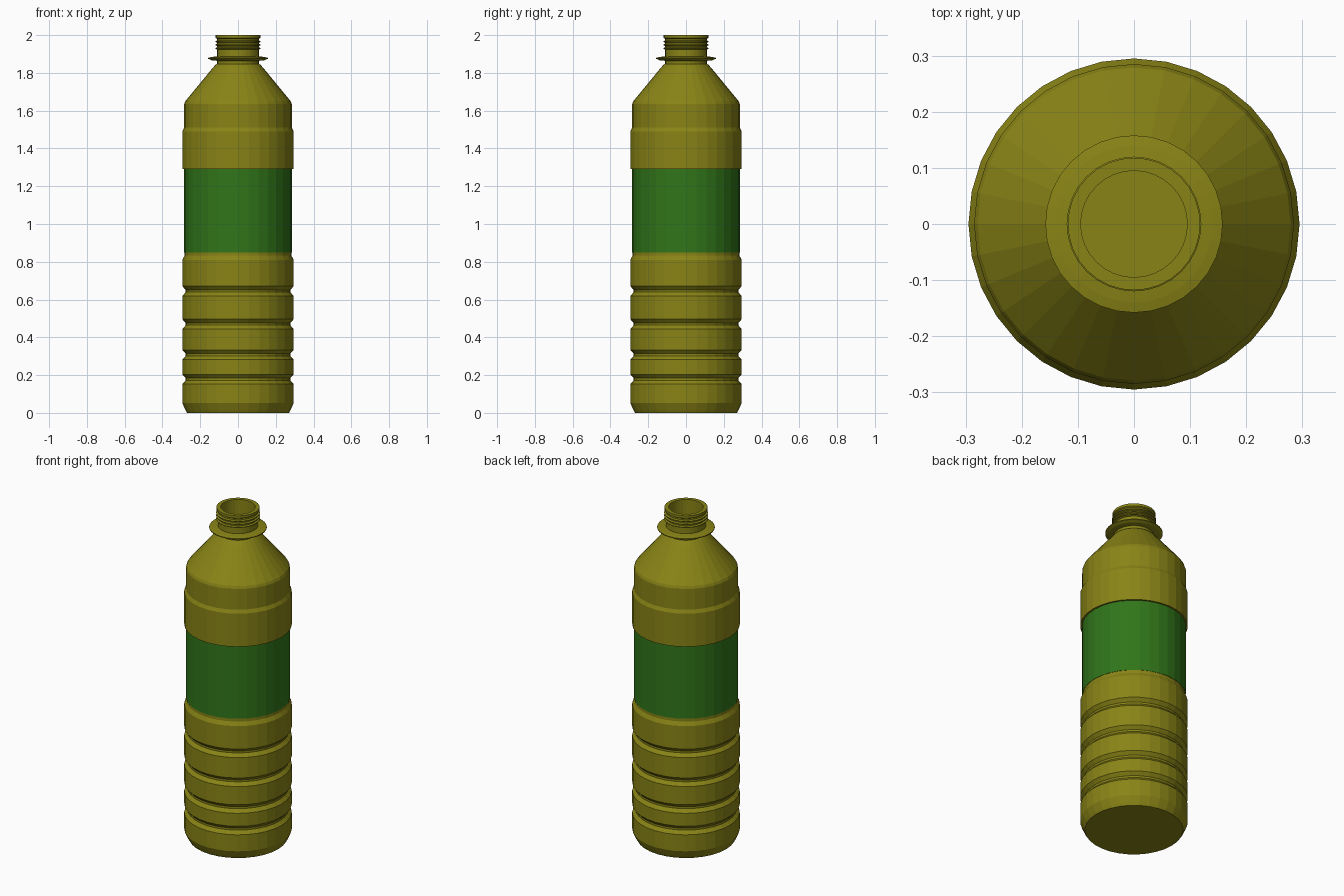
import bpy, bmesh
from math import cos, sin, tau

if "Cube" in bpy.data.objects:
    bpy.data.objects.remove(bpy.data.objects["Cube"])

SIDES = 32


def material(name, rgb):
    m = bpy.data.materials.new(name)
    m.diffuse_color = (*rgb, 1)
    m.use_nodes = True
    m.node_tree.nodes["Principled BSDF"].inputs["Base Color"].default_value = m.diffuse_color
    return m


def lathe(name, profile, mat, cap_bottom=False):
    """Revolve (radius, z) points, listed from the bottom outside upward."""
    bm = bmesh.new()
    rings = [[bm.verts.new((r * cos(tau * i / SIDES), r * sin(tau * i / SIDES), z))
              for i in range(SIDES)] for r, z in profile]
    for a, b in zip(rings, rings[1:]):
        for i in range(SIDES):
            j = (i + 1) % SIDES
            bm.faces.new((a[i], a[j], b[j], b[i]))
    if cap_bottom:
        bm.faces.new(rings[0][::-1])
    mesh = bpy.data.meshes.new(name)
    bm.to_mesh(mesh)
    bm.free()
    mesh.materials.append(mat)
    ob = bpy.data.objects.new(name, mesh)
    bpy.context.collection.objects.link(ob)
    return ob


olive = material("olive_plastic", (0.25, 0.23, 0.008))
green = material("green_label", (0.03, 0.18, 0.01))

R, GROOVE, LABEL = 0.295, 0.277, 0.285
LABEL_Z0, LABEL_Z1 = 0.85, 1.29

# Ribbed lower body with four grip grooves
lower = [(0.27, 0), (0.278, 0.015), (R, 0.052)]
for z in (0.178, 0.308, 0.47, 0.645):
    lower += [(R, z - 0.026), (GROOVE, z - 0.006), (GROOVE, z + 0.006), (R, z + 0.026)]
lower += [(R, 0.81), (0.283, 0.832), (LABEL - 0.002, LABEL_Z0), (LABEL, LABEL_Z0)]
lathe("lower_body", lower, olive, cap_bottom=True)

# Label sleeve
lathe("label", [(LABEL, LABEL_Z0), (LABEL, LABEL_Z1)], green)

# Upper body and sloping shoulder
shoulder = [(LABEL, LABEL_Z1), (R, LABEL_Z1), (R, 1.49), (LABEL, 1.51), (LABEL, 1.635),
            (0.279, 1.65), (0.135, 1.825), (0.119, 1.843)]
lathe("shoulder", shoulder, olive)

# Neck with support flange, thread rings, rim and open mouth
neck = [(0.119, 1.843), (0.11, 1.848), (0.11, 1.864), (0.14, 1.867), (0.158, 1.875),
        (0.158, 1.88), (0.14, 1.884), (0.11, 1.888), (0.11, 1.92)]
for z in (1.93, 1.948, 1.966):
    neck += [(0.11, z - 0.006), (0.12, z - 0.002), (0.12, z + 0.002), (0.11, z + 0.006)]
neck += [(0.11, 1.98), (0.118, 1.985), (0.118, 2.0), (0.095, 2.0), (0.095, 1.85)]
lathe("neck", neck, olive)
